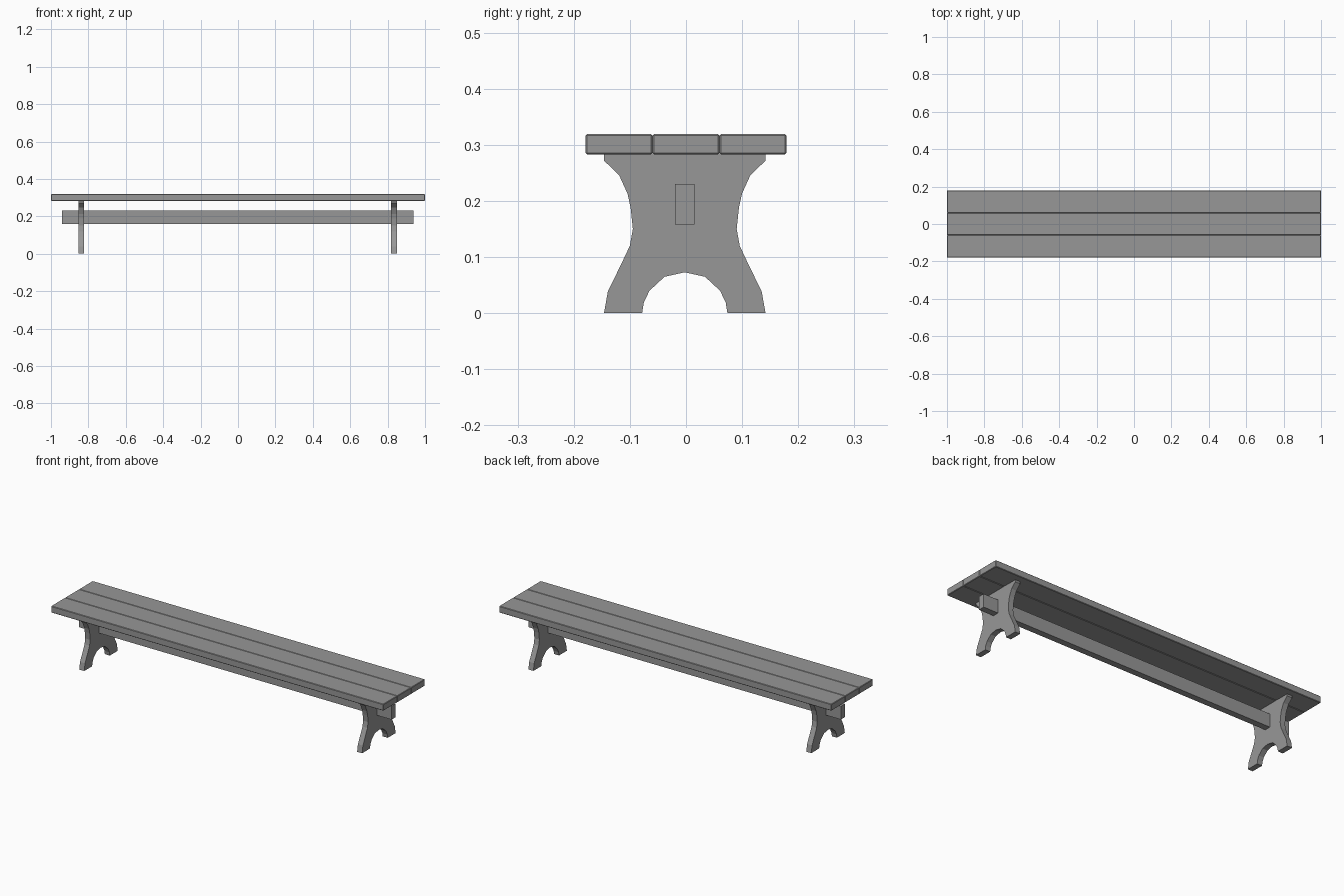
import bpy, bmesh

if "Cube" in bpy.data.objects:
    bpy.data.objects.remove(bpy.data.objects["Cube"])

# Dark grey finish shared by all parts
grey = bpy.data.materials.new("dark_grey")
grey.diffuse_color = (0.31, 0.31, 0.31, 1)
grey.use_nodes = True
grey.node_tree.nodes["Principled BSDF"].inputs["Base Color"].default_value = grey.diffuse_color

def finish(name, bm):
    bmesh.ops.recalc_face_normals(bm, faces=bm.faces)
    mesh = bpy.data.meshes.new(name)
    bm.to_mesh(mesh)
    bm.free()
    mesh.materials.append(grey)
    obj = bpy.data.objects.new(name, mesh)
    bpy.context.collection.objects.link(obj)
    return obj

def box(name, lo, hi, bevel=0):
    bm = bmesh.new()
    bmesh.ops.create_cube(bm, size=1)
    for v in bm.verts:
        v.co = [(a + b) / 2 + c * (b - a) for a, b, c in zip(lo, hi, v.co)]
    if bevel:
        bmesh.ops.bevel(bm, geom=bm.edges[:], offset=bevel, segments=1, affect='EDGES')
    return finish(name, bm)

# Three seat planks with narrow gaps
for i in (-1, 0, 1):
    y = i * 0.1195
    box(f"seat_plank_{i + 2}", (-1, y - 0.0595, 0.283), (1, y + 0.0595, 0.319), 0.0025)

# Stretcher beam running through both legs
box("stretcher", (-0.942, -0.0195, 0.158), (0.937, 0.0150, 0.230))

# Trestle legs: half profile (half width, z), mirrored and extruded along x
half = [(0.076, 0), (0.144, 0), (0.137, 0.039), (0.113, 0.088), (0.098, 0.12),
        (0.0925, 0.15), (0.0965, 0.188), (0.102, 0.213), (0.117, 0.246),
        (0.144, 0.272), (0.144, 0.285)]
arch = [(0, 0.073), (0.036, 0.065), (0.063, 0.040), (0.073, 0.019)]
right = arch + half
profile = right + [(-y, z) for y, z in reversed(right[1:])]

def leg(name, x, thick=0.03, y0=-0.0022):
    bm = bmesh.new()
    face = bm.faces.new([bm.verts.new((x - thick / 2, y + y0, z)) for y, z in profile])
    ext = bmesh.ops.extrude_face_region(bm, geom=[face], use_keep_orig=True)
    for v in ext["geom"]:
        if isinstance(v, bmesh.types.BMVert):
            v.co.x += thick
    return finish(name, bm)

leg("left_leg", -0.838)
leg("right_leg", 0.834)
